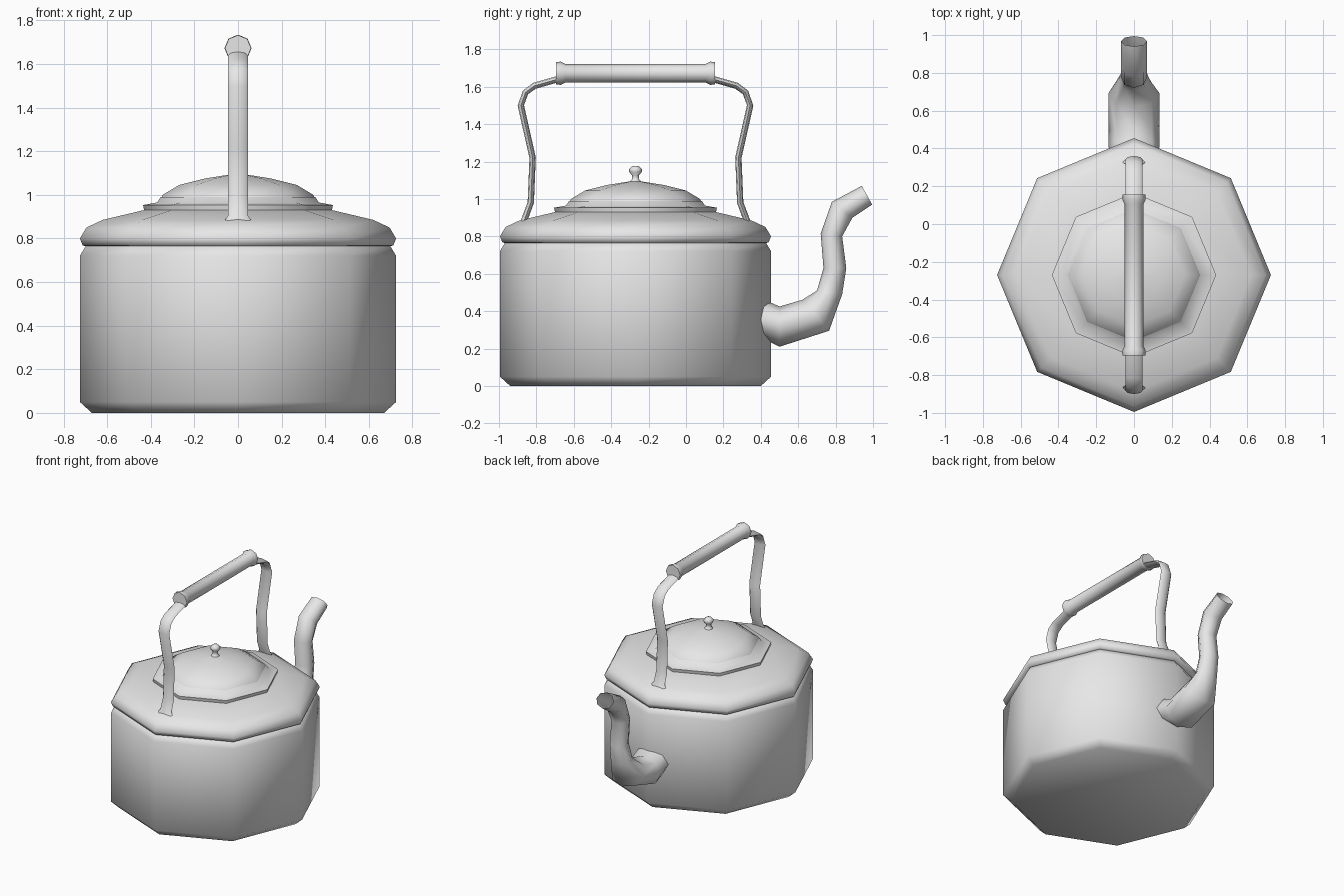
import bpy, bmesh, math
from mathutils import Vector

cube = bpy.data.objects.get("Cube")
if cube:
    bpy.data.objects.remove(cube, do_unlink=True)

SIDES = 8
MID = -0.27  # y of the pot's axis

metal = bpy.data.materials.new("light_grey_metal")
metal.use_nodes = True
grey = (0.8, 0.8, 0.8, 1)
metal.diffuse_color = grey
metal.node_tree.nodes["Principled BSDF"].inputs["Base Color"].default_value = grey


def ring(center, a, b):
    """Eight-sided ellipse spanned by the half-axes a and b."""
    steps = [2 * math.pi * i / SIDES for i in range(SIDES)]
    return [Vector(center) + Vector(a) * math.cos(t) + Vector(b) * math.sin(t) for t in steps]


def loft(name, rings, cap_start=True, cap_end=True, angle=62):
    """Skin a row of rings into a smooth-shaded object."""
    bm = bmesh.new()
    rows = [[bm.verts.new(p) for p in r] for r in rings]
    for low, high in zip(rows, rows[1:]):
        for i in range(SIDES):
            j = (i + 1) % SIDES
            bm.faces.new((low[i], low[j], high[j], high[i]))
    if cap_start:
        bm.faces.new(rows[0][::-1])
    if cap_end:
        bm.faces.new(rows[-1])
    bmesh.ops.recalc_face_normals(bm, faces=bm.faces)
    mesh = bpy.data.meshes.new(name)
    bm.to_mesh(mesh)
    bm.free()
    mesh.materials.append(metal)
    obj = bpy.data.objects.new(name, mesh)
    bpy.context.collection.objects.link(obj)
    bpy.ops.object.select_all(action='DESELECT')
    obj.select_set(True)
    bpy.context.view_layer.objects.active = obj
    bpy.ops.object.shade_smooth_by_angle(angle=math.radians(angle))
    return obj


def lathe(name, profile, **options):
    """Turn (radius, z) points about the pot's axis."""
    return loft(name, [ring((0, MID, z), (r, 0, 0), (0, r, 0)) for r, z in profile], **options)


# Pot, shoulder, lid and knob
lathe("body", [(0.67, 0), (0.725, 0.05), (0.725, 0.72), (0.695, 0.77)])
lathe("shoulder", [(0.69, 0.762), (0.712, 0.768), (0.725, 0.8), (0.695, 0.85),
                   (0.62, 0.885), (0.43, 0.93)])
lathe("lid_rim", [(0.43, 0.925), (0.435, 0.953), (0.37, 0.965), (0.355, 0.99)])
lathe("lid_dome", [(0.355, 0.98), (0.345, 1.0), (0.27, 1.045), (0.15, 1.075), (0.03, 1.094)])
lathe("knob", [(0.035, 1.088), (0.02, 1.105), (0.018, 1.125), (0.034, 1.145),
               (0.034, 1.16), (0.018, 1.176)])

# Spout: (lower y, lower z, upper y, upper z, half width)
spout = [(0.34, 0.27, 0.36, 0.45, 0.13),
         (0.41, 0.255, 0.44, 0.452, 0.135),
         (0.50, 0.21, 0.50, 0.425, 0.135),
         (0.765, 0.295, 0.62, 0.46, 0.135),
         (0.835, 0.49, 0.70, 0.51, 0.08),
         (0.857, 0.63, 0.735, 0.63, 0.07),
         (0.835, 0.80, 0.72, 0.815, 0.07),
         (0.89, 0.90, 0.78, 0.985, 0.07),
         (0.995, 0.97, 0.94, 1.07, 0.07)]
rings = []
for y0, z0, y1, z1, w in spout:
    low, high = Vector((0, y0, z0)), Vector((0, y1, z1))
    rings.append(ring((low + high) / 2, (w, 0, 0), (high - low) / 2))
loft("spout", rings, cap_end=False)

# Handle legs: flat bars as (distance from axis, z, half width), flared at the foot
leg = [(0.60, 0.872, 0.068), (0.588, 0.905, 0.046), (0.56, 0.98, 0.045), (0.55, 1.22, 0.045),
       (0.613, 1.50, 0.045), (0.588, 1.57, 0.045), (0.54, 1.605, 0.045), (0.40, 1.645, 0.045)]
for name, side in (("handle_leg_front", -1), ("handle_leg_back", 1)):
    pts = [Vector((0, MID + side * d, z)) for d, z, w in leg]
    rings = []
    for i, p in enumerate(pts):
        along = pts[min(i + 1, len(pts) - 1)] - pts[max(i - 1, 0)]
        across = Vector((0, -along.z, along.y)).normalized() * 0.017
        rings.append(ring(p, (leg[i][2], 0, 0), across))
    loft(name, rings)

# Grip: round bar with flared ends, (distance from axis, radius)
half = [(0.425, 0.06), (0.40, 0.062), (0.375, 0.05)]
grip = [(-d, r) for d, r in half] + half[::-1]
loft("grip", [ring((0, MID + d, 1.672), (r, 0, 0), (0, 0, r)) for d, r in grip])
